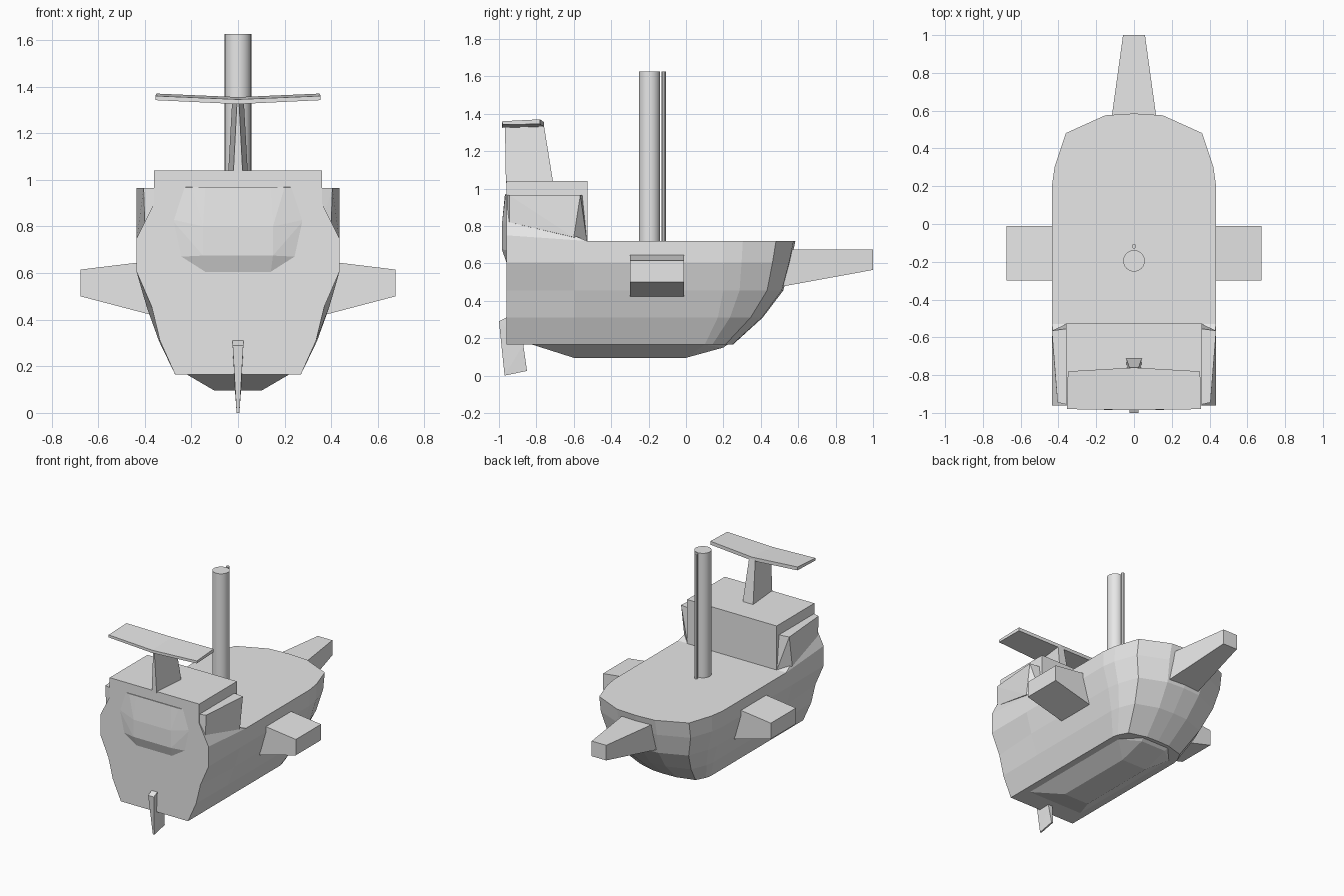
import bpy, bmesh, math

if "Cube" in bpy.data.objects:
    bpy.data.objects.remove(bpy.data.objects["Cube"])

grey = bpy.data.materials.new("plain grey")
grey.diffuse_color = (0.8, 0.8, 0.8, 1)
grey.use_nodes = True
grey.node_tree.nodes["Principled BSDF"].inputs["Base Color"].default_value = grey.diffuse_color


def finish(name, bm):
    bmesh.ops.recalc_face_normals(bm, faces=bm.faces)
    mesh = bpy.data.meshes.new(name)
    bm.to_mesh(mesh)
    bm.free()
    mesh.materials.append(grey)
    obj = bpy.data.objects.new(name, mesh)
    bpy.context.collection.objects.link(obj)
    return obj


def solid(name, points, mirror=True):
    """Convex part from its corners; mirrored corners make it symmetric."""
    pts = set(points)
    if mirror:
        pts |= {(-x, y, z) for x, y, z in points}
    bm = bmesh.new()
    for p in sorted(pts):
        bm.verts.new(p)
    res = bmesh.ops.convex_hull(bm, input=bm.verts)
    junk = [v for v in res["geom_interior"] if isinstance(v, bmesh.types.BMVert)]
    bmesh.ops.delete(bm, geom=junk, context='VERTS')
    bmesh.ops.dissolve_limit(bm, angle_limit=0.02, verts=bm.verts, edges=bm.edges)
    return finish(name, bm)


def pair(name, points):
    """One part on each side of the ship."""
    for side, s in (("right", 1), ("left", -1)):
        solid(side + "_" + name, [(s * x, y, z) for x, y, z in points], False)


def pole(name, y, r, z0, z1, sides):
    bpy.ops.mesh.primitive_cylinder_add(vertices=sides, radius=r, depth=z1 - z0,
                                        location=(0, y, (z0 + z1) / 2))
    obj = bpy.context.object
    obj.name = name
    obj.data.materials.append(grey)
    bpy.ops.object.shade_smooth_by_angle(angle=math.radians(30))


# hull: waterlines lofted upward: z, stern half width, mid half width, bow start, bow tip
levels = [(0.165, 0.27, 0.27, 0.10, 0.25), (0.31, 0.335, 0.34, 0.17, 0.41),
          (0.455, 0.37, 0.392, 0.20, 0.52), (0.605, 0.435, 0.435, 0.20, 0.56),
          (0.72, 0.435, 0.435, 0.20, 0.585)]
bow = [(1, 0), (0.965, 0.27), (0.83, 0.73), (0.35, 0.975)]
bm = bmesh.new()
rings = []
for z, ws, wm, y0, y1 in levels:
    half = [(ws, -0.96), (wm, -0.6)] + [(wm * a, y0 + (y1 - y0) * b) for a, b in bow]
    ring = half + [(0, y1)] + [(-x, y) for x, y in reversed(half)]
    rings.append([bm.verts.new((x, y, z)) for x, y in ring])
for low, high in zip(rings, rings[1:]):
    n = len(low)
    for i in range(n):
        j = (i + 1) % n
        bm.faces.new((low[i], low[j], high[j], high[i]))
bm.faces.new(rings[0])
bm.faces.new(rings[-1])
finish("hull", bm)

# keel block
solid("keel", [(0.22, -0.82, 0.165), (0.22, 0.1, 0.165), (0.1, 0.2, 0.15), (0.1, -0.6, 0.095),
               (0.1, 0.0, 0.095), (0.13, 0.27, 0.2)])

# raised stern sides and cabin
solid("stern_rise", [(0.435, -0.96, 0.72), (0.435, -0.53, 0.72), (0.435, -0.96, 0.75),
                     (0.36, -0.96, 0.9), (0.36, -0.6, 0.74)])
solid("stern_cabin", [(0.36, y, z) for y in (-0.96, -0.527) for z in (0.7, 1.04)])

# curved bay on the stern
solid("stern_bay", [(0.14, -0.958, 0.6), (0.25, -0.958, 0.67), (0.285, -0.958, 0.83),
                    (0.24, -0.958, 0.968), (0.15, -0.985, 0.675), (0.15, -0.985, 0.8),
                    (0.14, -0.968, 0.97), (0.2, -0.965, 0.968)])

# side galleries
pair("gallery", [(0.36, -0.955, 0.965), (0.36, -0.555, 0.965), (0.36, -0.6, 0.73),
                 (0.36, -0.955, 0.82), (0.405, -0.945, 0.965), (0.435, -0.565, 0.965),
                 (0.435, -0.6, 0.74), (0.4, -0.945, 0.82), (0.36, -0.53, 0.72)])

# side pods
pair("side_pod", [(x, y, z) for y in (-0.3, -0.01)
                  for x, z in ((0.37, 0.42), (0.37, 0.652), (0.675, 0.615), (0.675, 0.5))])

# bowsprit
solid("bowsprit", [(0.13, 0.48, 0.675), (0.13, 0.48, 0.47), (0.115, 0.58, 0.675),
                   (0.058, 1.0, 0.675), (0.058, 1.0, 0.565)])

# rudder
solid("rudder", [(0.023, -1.0, 0.29), (0.023, -0.93, 0.325), (0.018, -0.87, 0.165),
                 (0.006, -0.85, 0.025), (0.006, -0.97, 0.0)])

# mast with a thin pole beside it
pole("mast", -0.195, 0.057, 0.70, 1.625, 24)
pole("thin_pole", -0.118, 0.012, 0.70, 1.625, 10)

# fin and wing over the cabin
solid("fin_post", [(0.02, -0.963, 1.03), (0.042, -0.71, 1.03),
                   (0.004, -0.968, 1.34), (0.025, -0.76, 1.34)])
pair("wing", [(0, -0.985, 1.325), (0, -0.985, 1.345), (0, -0.76, 1.33), (0, -0.76, 1.355),
              (0.355, -0.98, 1.342), (0.355, -0.98, 1.36),
              (0.35, -0.78, 1.345), (0.35, -0.78, 1.37)])
